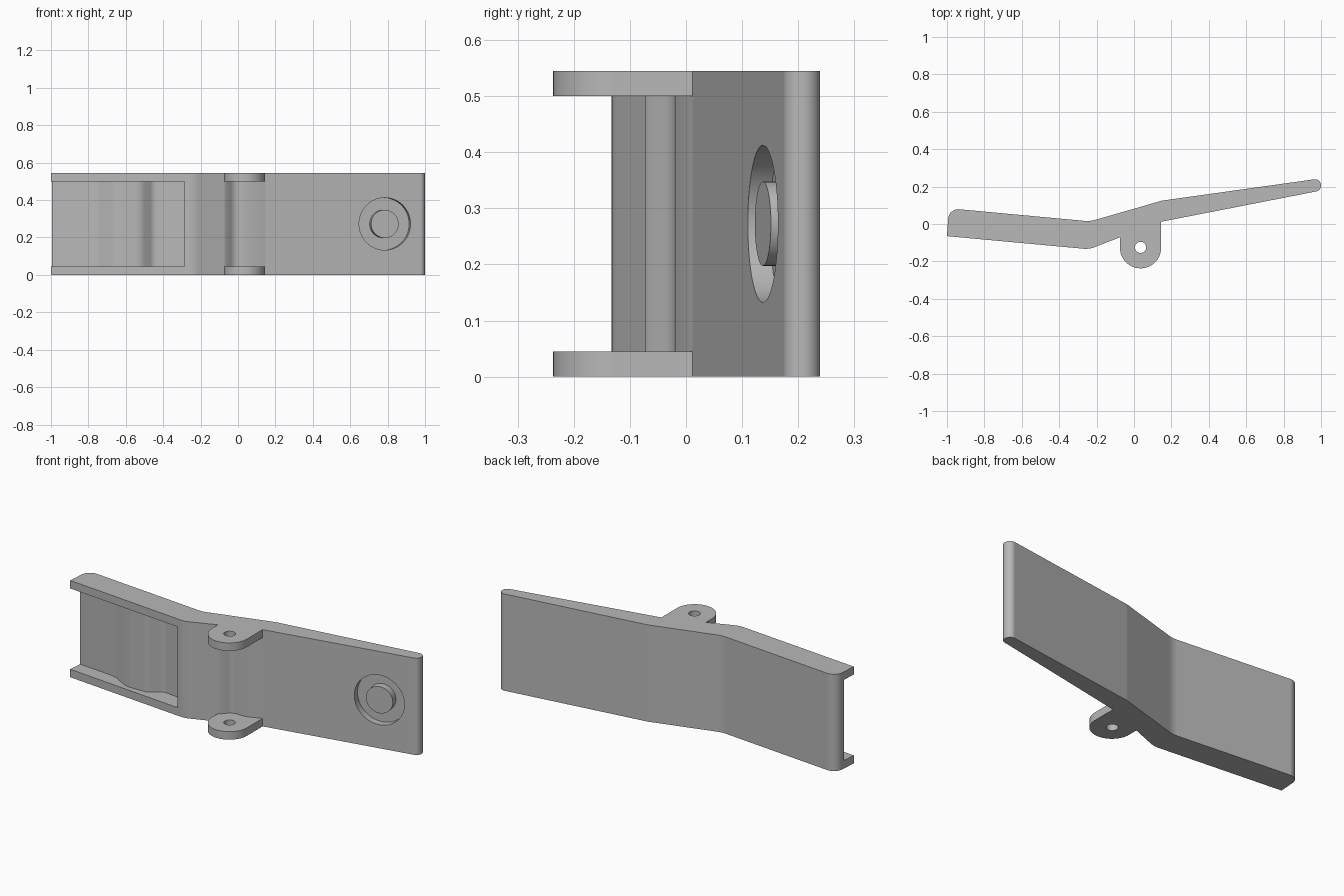
import bpy, bmesh, math
from mathutils import Vector

old = bpy.data.objects.get("Cube")
if old:
    bpy.data.objects.remove(old, do_unlink=True)

HEIGHT = 0.545
RIM = 0.045      # thickness of the flanges and lugs

grey = bpy.data.materials.new("plain grey")
grey.use_nodes = True
grey.diffuse_color = (0.48, 0.48, 0.48, 1)
grey.node_tree.nodes["Principled BSDF"].inputs["Base Color"].default_value = grey.diffuse_color


def rounded(points):
    """Outline from (x, y, fillet radius) corners."""
    out = []
    for i, (x, y, r) in enumerate(points):
        p = Vector((x, y))
        if r == 0:
            out.append(p)
            continue
        a = (Vector(points[i - 1][:2]) - p).normalized()
        b = (Vector(points[(i + 1) % len(points)][:2]) - p).normalized()
        half = a.angle(b) / 2
        centre = p + (a + b).normalized() * (r / math.sin(half))
        start = p + a * (r / math.tan(half)) - centre
        end = p + b * (r / math.tan(half)) - centre
        sweep = start.angle_signed(end)
        steps = max(4, math.ceil(abs(sweep) / math.radians(7)))
        for k in range(steps + 1):
            t = -sweep * k / steps
            c, s = math.cos(t), math.sin(t)
            out.append(centre + Vector((start.x * c - start.y * s, start.x * s + start.y * c)))
    return out


def finish(bm, name):
    bmesh.ops.recalc_face_normals(bm, faces=bm.faces[:])
    mesh = bpy.data.meshes.new(name)
    bm.to_mesh(mesh)
    bm.free()
    mesh.materials.append(grey)
    obj = bpy.data.objects.new(name, mesh)
    bpy.context.collection.objects.link(obj)
    return obj


def prism(name, outline, z0, z1):
    bm = bmesh.new()
    face = bm.faces.new([bm.verts.new((p.x, p.y, z0)) for p in outline])
    top = bmesh.ops.extrude_face_region(bm, geom=[face])
    verts = [v for v in top["geom"] if isinstance(v, bmesh.types.BMVert)]
    bmesh.ops.translate(bm, verts=verts, vec=(0, 0, z1 - z0))
    return finish(bm, name)


# Lever body with the pivot lug included in its outline
lever = prism("lever_body", rounded([
    (-1, -0.065, 0), (-0.24, -0.135, 0.12), (-0.075, -0.071, 0),
    (-0.075, -0.237, 0.1098), (0.145, -0.237, 0.1098), (0.145, 0.012, 0),
    (1, 0.179, 0.03), (1, 0.244, 0.032), (0.15, 0.125, 0.12),
    (-0.235, 0.014, 0.15), (-0.99, 0.084, 0.055)]), 0, HEIGHT)

# Gap between the lugs, with a shallow spring groove
gap = prism("lug_gap_cutter", rounded([
    (-0.09, -0.3, 0), (0.17, -0.3, 0), (0.15, 0.0135, 0), (0.063, -0.02, 0),
    (-0.02, -0.02, 0.06), (-0.062, -0.066, 0), (-0.09, -0.079, 0)]), RIM, HEIGHT - RIM)

# Jaw recess with a gripping bump on its floor
jaw = prism("jaw_recess_cutter", rounded([
    (-1.1, -0.3, 0), (-0.285, -0.3, 0), (-0.285, -0.036, 0), (-0.45, -0.015, 0.05),
    (-0.52, -0.068, 0.08), (-0.65, -0.07, 0.12), (-0.76, -0.007, 0.12),
    (-1.1, 0.024, 0)]), RIM, HEIGHT - RIM)

# Pivot hole through both lugs
bm = bmesh.new()
bmesh.ops.create_cone(bm, cap_ends=True, segments=40, radius1=0.03, radius2=0.03, depth=1.5)
bmesh.ops.translate(bm, verts=bm.verts, vec=(0.035, -0.125, 0.27))
hole = finish(bm, "pivot_hole_cutter")

# Ring groove around a round button on the handle
bm = bmesh.new()
loop = [bm.verts.new(p) for p in
        ((0.075, 0, -0.04), (0.14, 0, -0.04), (0.14, 0, 0.04), (0.075, 0, 0.04))]
edges = [bm.edges.new((loop[i - 1], loop[i])) for i in range(4)]
bmesh.ops.spin(bm, geom=loop + edges, cent=(0, 0, 0), axis=(0, 0, 1),
               angle=math.tau, steps=56, use_merge=True)
bmesh.ops.remove_doubles(bm, verts=bm.verts[:], dist=0.0001)
ring = finish(bm, "button_ring_cutter")
ring.rotation_mode = "QUATERNION"
ring.rotation_quaternion = Vector((0.19, -0.98, 0)).to_track_quat("Z", "Y")
ring.location = (0.785, 0.137, HEIGHT / 2)

# Cut everything out of the lever
bpy.ops.object.select_all(action="DESELECT")
bpy.context.view_layer.objects.active = lever
lever.select_set(True)
for cutter in (gap, jaw, hole, ring):
    cutter.hide_render = True
    mod = lever.modifiers.new(cutter.name, "BOOLEAN")
    mod.operation = "DIFFERENCE"
    mod.solver = "EXACT"
    mod.object = cutter
    bpy.context.view_layer.update()
    bpy.ops.object.modifier_apply(modifier=mod.name)
    bpy.data.objects.remove(cutter, do_unlink=True)

bpy.ops.object.shade_smooth_by_angle(angle=math.radians(25))
weighted = lever.modifiers.new("even_shading", "WEIGHTED_NORMAL")
weighted.keep_sharp = True
